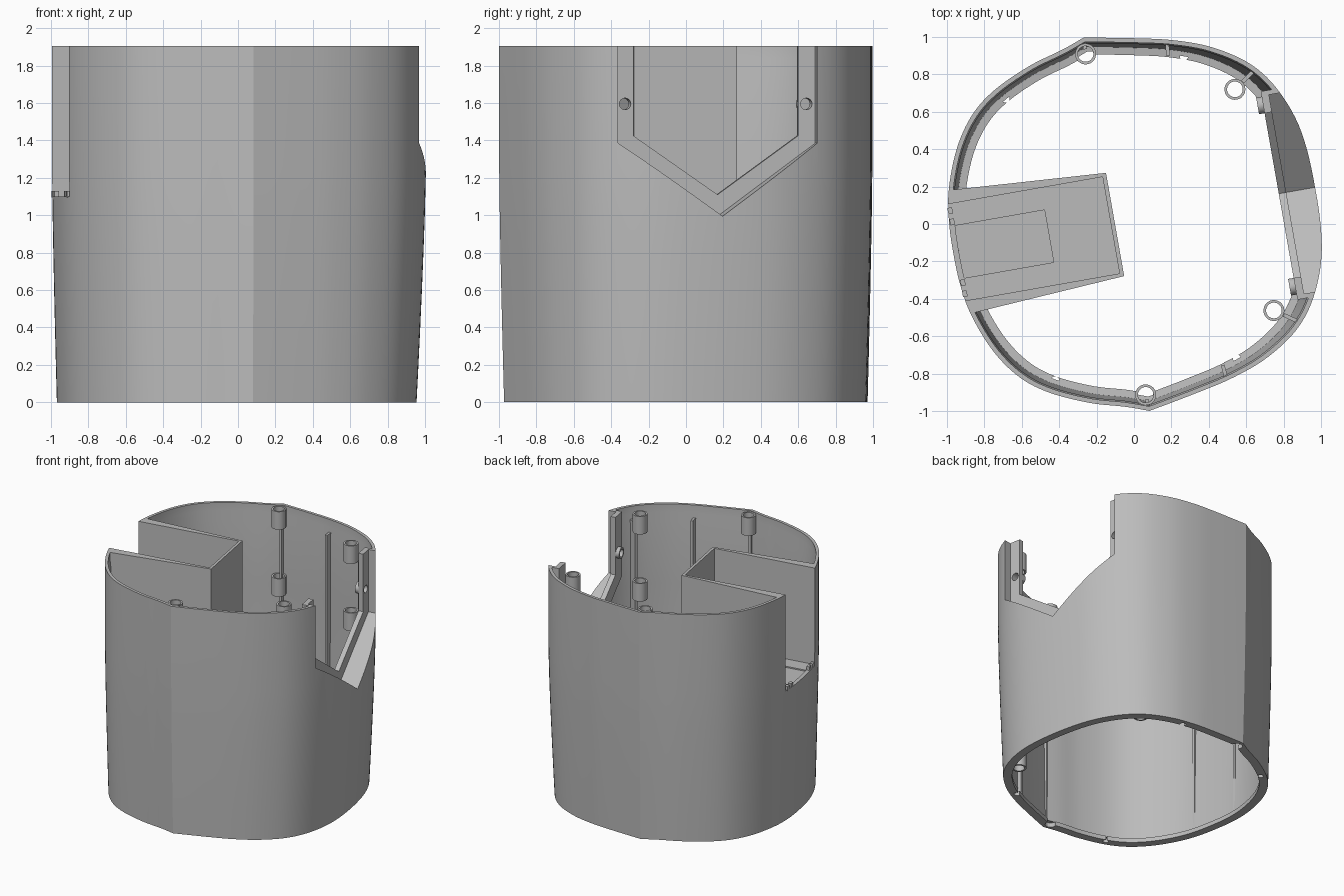
import bpy
import bmesh
import math
from mathutils import Matrix, Vector

if "Cube" in bpy.data.objects:
    bpy.data.objects.remove(bpy.data.objects["Cube"], do_unlink=True)

TOP = 1.905
# everything is built symmetric about y = 0, then turned into place
PLACE = Matrix.Rotation(math.radians(10), 4, "Z") @ Matrix.Translation((0, 0.015, 0))

grey = bpy.data.materials.new("plain grey")
grey.use_nodes = True
grey.diffuse_color = (0.5, 0.5, 0.5, 1)
grey.node_tree.nodes["Principled BSDF"].inputs["Base Color"].default_value = (0.5, 0.5, 0.5, 1)


def make(name, bm):
    bmesh.ops.recalc_face_normals(bm, faces=bm.faces)
    mesh = bpy.data.meshes.new(name)
    bm.to_mesh(mesh)
    bm.free()
    mesh.materials.append(grey)
    ob = bpy.data.objects.new(name, mesh)
    bpy.context.collection.objects.link(ob)
    return ob


def loft(name, rings):
    """Solid through a stack of closed rings with equal point counts."""
    bm = bmesh.new()
    loops = [[bm.verts.new(p) for p in ring] for ring in rings]
    n = len(loops[0])
    for a, b in zip(loops, loops[1:]):
        for i in range(n):
            j = (i + 1) % n
            bm.faces.new((a[i], a[j], b[j], b[i]))
    bm.faces.new(loops[0])
    bm.faces.new(loops[-1])
    return make(name, bm)


def upright(name, pts, z0, z1):
    return loft(name, [[(x, y, z) for x, y in pts] for z in (z0, z1)])


def along_x(name, pts, x0, x1):
    return loft(name, [[(x, y, z) for y, z in pts] for x in (x0, x1)])


def circle(cx, cy, r, n=24):
    return [(cx + r * math.cos(2 * math.pi * i / n), cy + r * math.sin(2 * math.pi * i / n))
            for i in range(n)]


def strip(a, b, width):
    """Thin rectangle running from a to b."""
    a, b = Vector(a), Vector(b)
    d = (b - a).normalized() * width / 2
    s = Vector((-d.y, d.x))
    return [a + s, a - s, b - s, b + s]


def boolean(ob, other, op="DIFFERENCE"):
    mod = ob.modifiers.new(op, "BOOLEAN")
    mod.operation = op
    mod.solver = "EXACT"
    mod.object = other
    bpy.context.view_layer.objects.active = ob
    bpy.ops.object.modifier_apply(modifier=mod.name)


def spline(pts, before, after, steps=6):
    """Smooth curve through points, phantom points shape the ends."""
    p = [Vector(q) for q in [before] + pts + [after]]
    out = []
    for i in range(1, len(p) - 2):
        a, b, c, d = p[i - 1:i + 3]
        for k in range(steps):
            t = k / steps
            out.append(0.5 * (2 * b + (c - a) * t + (2 * a - 5 * b + 4 * c - d) * t * t
                              + (3 * b - a - 3 * c + d) * t ** 3))
    return out


# plan outline: two smooth arcs meeting at a crease, mirrored
corner = (-0.092, 1.013)
nose = [(0.993, 0), (0.968, 0.31), (0.888, 0.545), (0.765, 0.715), (0.58, 0.84),
        (0.38, 0.915), (0.17, 0.963), corner]
tail = [corner, (-0.218, 0.968), (-0.4, 0.915), (-0.6, 0.825), (-0.74, 0.72),
        (-0.85, 0.57), (-0.93, 0.38), (-0.97, 0.2), (-0.98, 0)]
half = spline(nose, (0.968, -0.31), (-0.35, 1.06))
half += spline(tail, (0.03, 1.06), (-0.97, -0.2)) + [Vector(tail[-1])]
outline = half + [Vector((p.x, -p.y)) for p in reversed(half[1:-1])]


def lean(z):
    return max(0, 1 - max(z, 0) / 1.25) ** 1.3


def taper(z):
    return 1 - 0.026 * lean(z)


def body(name, levels):
    """Stack of scaled outlines; the window side leans in further."""
    rings = []
    for z, s in levels:
        nose_scale = s * (1 - 0.026 * lean(z))
        rings.append([(p.x * (nose_scale if p.x > 0 else s), p.y * s, z) for p in outline])
    return loft(name, rings)


heights = [0, 0.2, 0.4, 0.6, 0.8, 1.0, 1.25]
shell = body("shell", [(z, taper(z)) for z in heights + [TOP]])
# slightly smaller solid that trims the inner parts to the shell
core = body("trim_helper", [(z, taper(z) - 0.008) for z in heights + [TOP]])
lip = taper(0) - 0.066
hollow = body("hollow_cutter", [(-0.1, lip), (0.035, lip)]
              + [(z, taper(z) - 0.032 + 0.006 * lean(z)) for z in [0.04] + heights[1:] + [1.76]]
              + [(1.84, 0.976), (2.1, 0.976)])
boolean(shell, hollow)
helpers = [core, hollow]
parts = [shell]


def cut(ob, cutter):
    boolean(ob, cutter)
    helpers.append(cutter)


# small round notches and boss holes in the bottom lip
for x, y, r in ((-0.56, 0.765, 0.022), (0.418, 0.82, 0.022), (-0.097, 0.92, 0.042)):
    for side in (1, -1):
        cut(shell, upright("lip_cutter", circle(x, side * y, r, 16), -0.1, 0.037))


# pointed window opening and its recessed flat frame
def pointed(w, shoulder, tip, top):
    return [(-w, top), (-w, shoulder), (0.01, tip), (w, shoulder), (w, top)]


outer_v = pointed(0.54, 1.385, 0.995, 2.2)
cut(shell, along_x("window_cutter", outer_v, 0.7, 1.3))
frame = along_x("window_frame", pointed(0.565, 1.37, 0.965, TOP), 0.79, 1.2)
boolean(frame, core, "INTERSECT")
cut(frame, along_x("frame_front_cutter", outer_v, 0.83, 1.3))
cut(frame, along_x("frame_inner_cutter", pointed(0.447, 1.425, 1.11, 2.2), 0.6, 1.3))
parts.append(frame)
for side, label in ((1, "back"), (-1, "front")):
    hole = along_x("frame_hole_cutter", circle(side * 0.492, 1.595, 0.031), 0.7, 0.9)
    socket = along_x(f"{label}_frame_socket", circle(side * 0.492, 1.595, 0.045), 0.76, 0.795)
    boolean(socket, hole)
    cut(frame, hole)
    parts.append(socket)

# open-topped pocket let into the opposite side
plan = [(-1.1, -0.345), (-0.1, -0.28), (-0.1, 0.28), (-1.1, 0.345)]
pocket = upright("pocket", plan, 1.06, TOP)
boolean(pocket, core, "INTERSECT")
room = upright("pocket_cutter",
               [(-1.3, -0.262), (-0.122, -0.262), (-0.122, 0.262), (-1.3, 0.262)], 1.1, 2.2)
boolean(pocket, room)
cut(shell, room)
cut(pocket, upright("recess_cutter",
                    [(-1.3, -0.142), (-0.458, -0.142), (-0.458, 0.142), (-1.3, 0.142)], 1.09, 1.2))
parts.append(pocket)
for i, y in enumerate((-0.225, -0.165, 0.165, 0.225)):
    parts.append(upright(f"pocket_tooth_{i + 1}",
                         strip((-0.955, y - 0.017), (-0.955, y + 0.017), 0.025), 1.095, 1.13))

# screw bosses in tiers and the ribs that back them
for side, label in ((1, "back"), (-1, "front")):
    for x, y, spot, tiers in ((-0.097, 0.925, "crease", (1.19, 1.75)),
                              (0.656, 0.6, "window", (0.04, 1.19, 1.75))):
        for i, z in enumerate(tiers):
            boss = upright(f"{label}_{spot}_boss_{i + 1}", circle(x, side * y, 0.056), z, z + 0.15)
            cut(boss, upright("bore_cutter", circle(x, side * y, 0.042), z - 0.1, z + 0.3))
            boolean(boss, core, "INTERSECT")
            parts.append(boss)
    for spot, a, b, top in (("crease", (-0.095, 0.95), (-0.095, 1.05), 1.8),
                            ("window", (0.703, 0.632), (0.83, 0.72), 1.8),
                            ("side", (0.336, 0.84), (0.346, 0.96), 1.8),
                            ("pocket", (-0.92, 0.2), (-1.0, 0.2), 1.07)):
        line = strip((a[0], side * a[1]), (b[0], side * b[1]), 0.02)
        rib = upright(f"{label}_{spot}_rib", line, 0.04, top)
        boolean(rib, core, "INTERSECT")
        parts.append(rib)

# helpers are no longer needed once the cuts are applied
for ob in helpers:
    bpy.data.objects.remove(ob, do_unlink=True)

for ob in parts:
    ob.data.transform(PLACE)
    bpy.ops.object.select_all(action="DESELECT")
    ob.select_set(True)
    bpy.context.view_layer.objects.active = ob
    bpy.ops.object.shade_smooth_by_angle(angle=math.radians(18))
